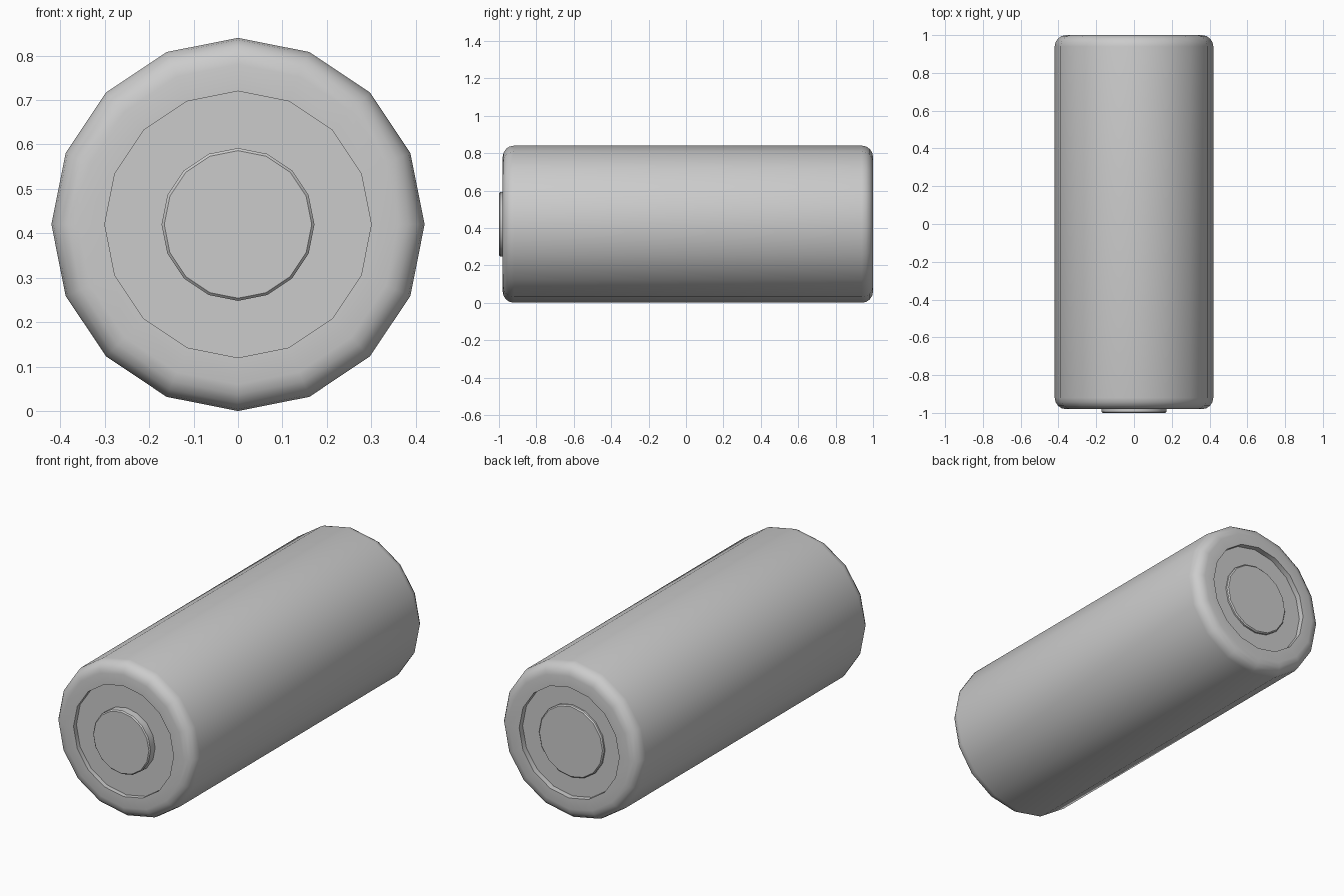
import bpy, bmesh, math

if "Cube" in bpy.data.objects:
    bpy.data.objects.remove(bpy.data.objects["Cube"])

SIDES = 16
R = 0.42          # body radius, also the height of the axis
BEVEL = 0.06


def lathe(name, profile):
    """Revolve (radius, y) points around the lengthwise axis; radius 0 closes an end."""
    bm = bmesh.new()
    rings = []
    for r, y in profile:
        if r == 0:
            rings.append([bm.verts.new((0, y, R))])
        else:
            rings.append([bm.verts.new((r * math.cos(a), y, R + r * math.sin(a)))
                          for a in (2 * math.pi * i / SIDES for i in range(SIDES))])
    for a, b in zip(rings, rings[1:]):
        if len(a) == 1 or len(b) == 1:
            bm.faces.new(b if len(a) == 1 else a)
            continue
        for i in range(SIDES):
            j = (i + 1) % SIDES
            bm.faces.new((a[i], a[j], b[j], b[i]))
    # drop the unused centre points, the ends are flat caps
    bmesh.ops.delete(bm, geom=[v for v in bm.verts if not v.link_faces], context='VERTS')
    bmesh.ops.recalc_face_normals(bm, faces=bm.faces)
    mesh = bpy.data.meshes.new(name)
    bm.to_mesh(mesh)
    bm.free()
    obj = bpy.data.objects.new(name, mesh)
    bpy.context.collection.objects.link(obj)
    bpy.ops.object.select_all(action='DESELECT')
    obj.select_set(True)
    bpy.context.view_layer.objects.active = obj
    bpy.ops.object.shade_smooth_by_angle(angle=math.radians(40))
    return obj


def rounded_corner(y_end, direction):
    """Arc from the end face out to the side wall."""
    pts = []
    for k in range(5):
        t = math.pi / 2 * k / 4
        pts.append((R - BEVEL + BEVEL * math.sin(t),
                    y_end + direction * BEVEL * (1 - math.cos(t))))
    return pts


# Cell body with a shallow round recess in each end
lathe("battery_body",
      [(0, -0.955), (0.30, -0.955), (0.30, -0.98)]
      + rounded_corner(-0.98, 1)
      + rounded_corner(1.0, -1)[::-1]
      + [(0.30, 1.0), (0.30, 0.97), (0, 0.97)])

# Raised button contact at the front
lathe("front_terminal",
      [(0, -1.0), (0.166, -1.0), (0.172, -0.994), (0.172, -0.95), (0, -0.95)])

# Low flat contact inside the back recess
lathe("back_terminal",
      [(0, 0.965), (0.195, 0.965), (0.195, 0.979), (0.189, 0.985), (0, 0.985)])
